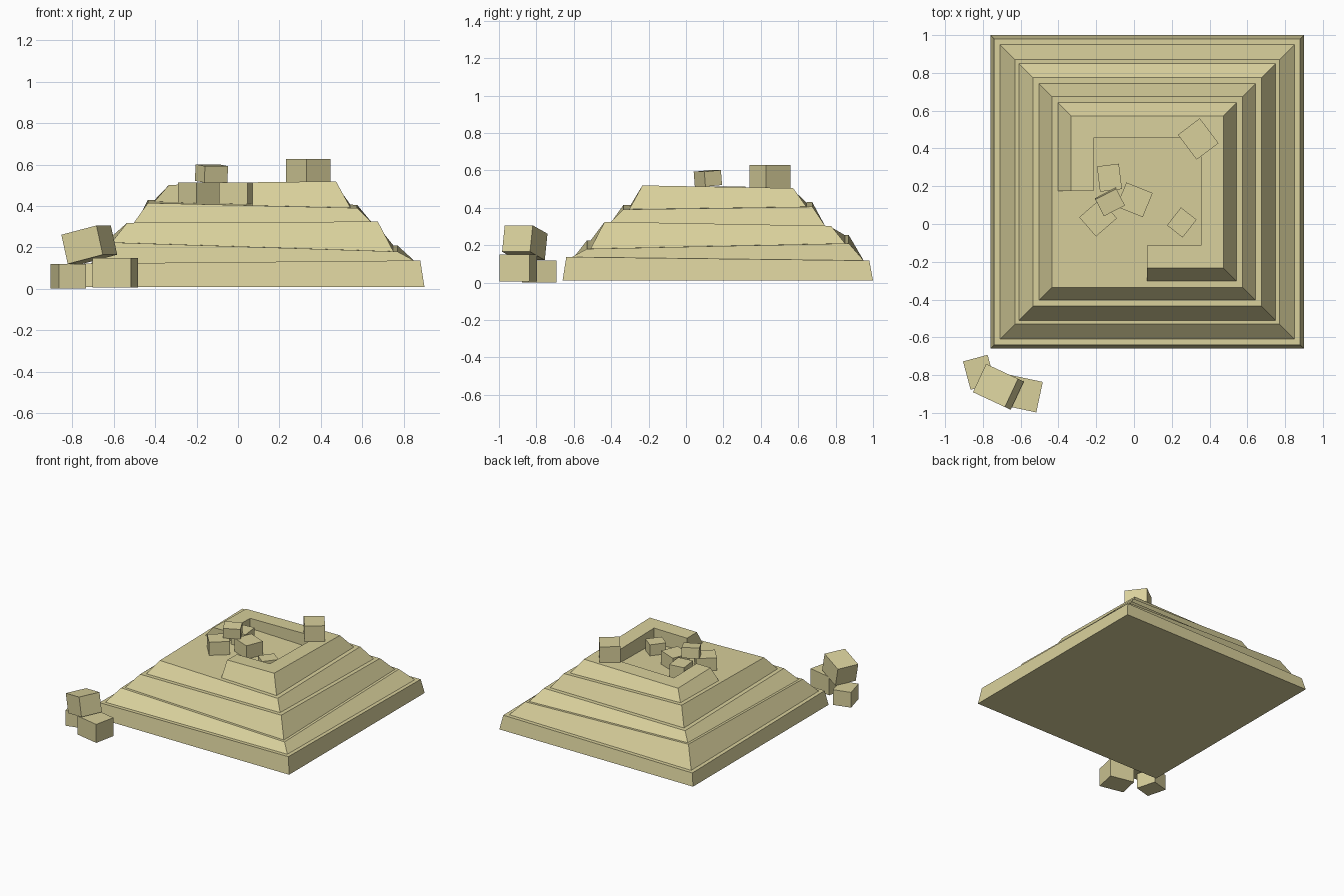
import bpy, bmesh
from math import radians
from mathutils import Euler

if "Cube" in bpy.data.objects:
    bpy.data.objects.remove(bpy.data.objects["Cube"])

CX, CY = 0.07, 0.17
stone = bpy.data.materials.new("sandstone")
stone.diffuse_color = (0.69, 0.63, 0.33, 1)
stone.use_nodes = True
stone.node_tree.nodes["Principled BSDF"].inputs["Base Color"].default_value = stone.diffuse_color


def finish(name, bm):
    bmesh.ops.recalc_face_normals(bm, faces=bm.faces)
    me = bpy.data.meshes.new(name)
    bm.to_mesh(me)
    bm.free()
    me.materials.append(stone)
    ob = bpy.data.objects.new(name, me)
    bpy.context.collection.objects.link(ob)
    return ob


def loft(name, low, high):
    """Solid between two matching outlines of 3D points."""
    bm = bmesh.new()
    a = [bm.verts.new(p) for p in low]
    b = [bm.verts.new(p) for p in high]
    n = len(a)
    bm.faces.new(a[::-1])
    bm.faces.new(b)
    for i in range(n):
        j = (i + 1) % n
        bm.faces.new((a[i], a[j], b[j], b[i]))
    return finish(name, bm)


def on_plane(pts, plane):
    """Lift 2D points (relative to the centre) on to a tilted plane."""
    z, sx, sy = plane
    return [(CX + x, CY + y, z + sx * x + sy * y) for x, y in pts]


def square(h):
    return [(-h, -h), (h, -h), (h, h), (-h, h)]


def block(name, loc, size, rot):
    bm = bmesh.new()
    bmesh.ops.create_cube(bm, size=1)
    bmesh.ops.scale(bm, vec=size, verts=bm.verts)
    ob = finish(name, bm)
    ob.location = loc
    ob.rotation_euler = Euler([radians(r) for r in rot])


# Stepped tiers: lower half width, upper half width, tilted top plane
tiers = [
    (0.83, 0.81, (0.120, 0.009, -0.012)),
    (0.78, 0.70, (0.217, -0.032, 0.021)),
    (0.68, 0.605, (0.311, 0.005, -0.018)),
    (0.573, 0.505, (0.410, -0.024, 0.015)),
]
plane = (0.01, 0, 0)
for i, (lo, hi, top) in enumerate(tiers):
    loft(f"tier_{i + 1}", on_plane(square(lo), plane), on_plane(square(hi), top))
    plane = top


# Broken top wall: a square ring with the front left quarter missing
def ring(h, k=0.284):
    return [(-h, 0.005), (-k, 0.005), (-k, k), (k, k), (k, -k),
            (0, -k), (0, -h), (h, -h), (h, h), (-h, h)]


loft("top_wall", on_plane(ring(0.473), plane),
     on_plane(ring(0.403), (0.507, 0.012, -0.018)))

# Loose blocks on the top
block("wall_block", (0.34, 0.45, 0.567), (0.145, 0.165, 0.122), (0, 0, 37))
block("rubble_back", (-0.13, 0.245, 0.462), (0.117, 0.135, 0.105), (0, 0, 7))
block("rubble_left", (-0.19, 0.033, 0.462), (0.147, 0.135, 0.105), (0, 0, 41))
block("rubble_right", (0.003, 0.128, 0.462), (0.15, 0.138, 0.105), (0, 0, -22))
block("rubble_inner", (0.253, 0.008, 0.445), (0.105, 0.12, 0.09), (0, 0, -38))
block("rubble_upper", (-0.128, 0.117, 0.557), (0.125, 0.1, 0.08), (5, 0, 27))

# Fallen blocks at the front left corner
block("fallen_left", (-0.82, -0.785, 0.06), (0.135, 0.155, 0.118), (0, 0, 15))
block("fallen_right", (-0.593, -0.897, 0.078), (0.19, 0.165, 0.143), (0, 0, -12))
block("fallen_upper", (-0.718, -0.862, 0.213), (0.192, 0.165, 0.145), (0, -13.5, -25))
